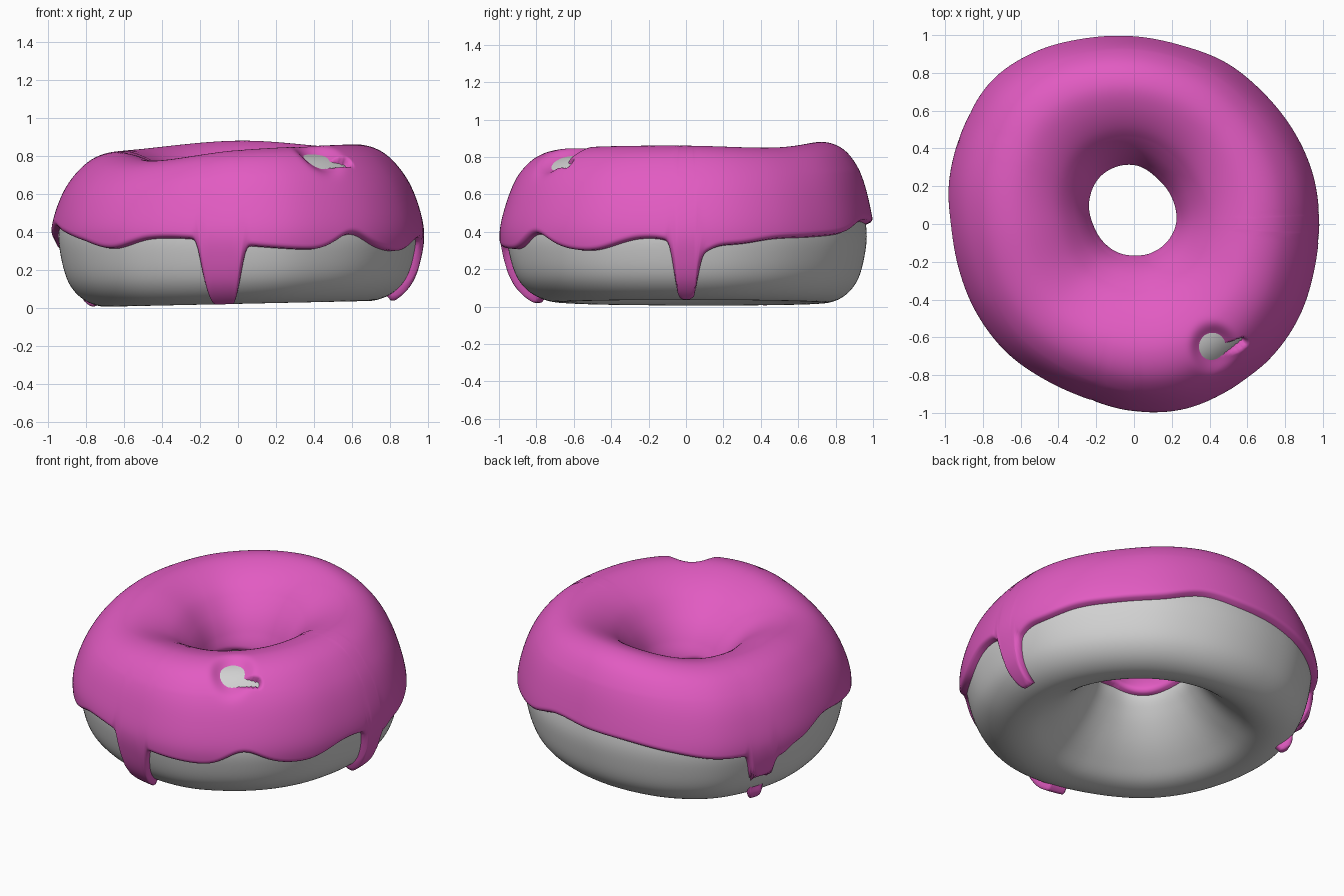
import bpy, math

if "Cube" in bpy.data.objects:
    bpy.data.objects.remove(bpy.data.objects["Cube"])

# Irregular outline, hole, crown height and icing hem, sampled evenly by angle
OUTER = [.98, .982, .978, .976, .985, .99, 1.003, 1.025, 1.055, 1.068, 1.038, 1.008,
         .978, .96, .957, .957, .949, .957, .99, 1.014, 1.012, 1.012, 1.003, .985]
HOLE = [.22, .235, .265, .312, .31, .265, .215, .187, .17, .16, .175, .197]
CROWN = [.86, .85, .88, .835, .815, .775, .83, .855]
HEM = [.35, .33, .36, .37, .39, .45, .44, .43, .40, .36, .35, .35,
       .42, .39, .35, .31, .36, .36, .33, .31, .30, .31, .30, .36]
# Cross-section of the dough: (fraction from hole to rim, height), hole first
SECTION = [(0, .42), (.04, .53), (.12, .64), (.24, .74), (.4, .805), (.56, .825),
           (.72, .785), (.86, .68), (.95, .55), (1, .40), (.98, .26), (.92, .13),
           (.81, .045), (.66, .005), (.5, .02), (.35, .09), (.2, .19), (.07, .31)]
# Drips and dips in the hem: (angle, half width, height reached, sharpness)
DRIPS = [(156, 6, .30, 3), (3, 6, .27, 2), (264.5, 7, .035, 6), (0, 4.3, .005, 4),
         (151, 4.6, .03, 4), (307, 8, .385, 2)]
# Places where dough shows through: (centre, radii)
BARE = [((.415, -.65, .79), (.1, .105, .2)),
        ((-.83, .46, .14), (.14, .14, .06))]
BARE += [((.46 + .02 * k, -.672 + .013 * k, .79), (.034 - .003 * k,) * 2 + (.2,))
         for k in range(6)]
THICK = .04


def loop_spline(values, t):
    """Catmull-Rom through a closed list of numbers."""
    n = len(values)
    i = math.floor(t)
    f = t - i
    a, b, c, d = (values[(i + k) % n] for k in (-1, 0, 1, 2))
    return b + .5 * f * (c - a + f * (2 * a - 5 * b + 4 * c - d + f * (3 * (b - c) + d - a)))


def around(values, ang):
    return loop_spline(values, ang / math.tau * len(values))


S = [p[0] for p in SECTION]
Z = [p[1] for p in SECTION]


def section(ang):
    """Return the dough profile u -> (r, z) at this angle."""
    ro = around(OUTER, ang) - THICK
    ri = around(HOLE, ang) + THICK
    top = around(CROWN, ang) - THICK
    shift = .3 * math.sin(ang) ** 2          # crown sits further out at front and back

    def point(u):
        s = loop_spline(S, u)
        h = loop_spline(Z, u)
        if h > .4:
            s += shift * s * (1 - s) * min((h - .4) / .3, 1)
            return ri + (ro - ri) * s, .4 + (h - .4) * (top - .4) / .425
        r = ri + (ro - ri) * s
        base = .018 + .022 * r * math.cos(ang)
        return r, base + h * (.4 - base) / .4
    return point


def hem(ang):
    e = around(HEM, ang)
    for a, w, tip, p in DRIPS:
        d = (math.degrees(ang) - a + 180) % 360 - 180
        e += (tip - e) * math.exp(-abs(d / w) ** p)
    return e


def make(name, verts, cols, rows, closed, colour):
    faces = []
    for i in range(cols):
        k = (i + 1) % cols
        for j in range(rows if closed else rows - 1):
            m = (j + 1) % rows
            faces.append((i * rows + j, i * rows + m, k * rows + m, k * rows + j)[::-1])
    me = bpy.data.meshes.new(name)
    me.from_pydata(verts, [], faces)
    me.polygons.foreach_set("use_smooth", [True] * len(faces))
    mat = bpy.data.materials.new(name + "_colour")
    mat.diffuse_color = (*colour, 1)
    mat.use_nodes = True
    mat.node_tree.nodes["Principled BSDF"].inputs["Base Color"].default_value = mat.diffuse_color
    me.materials.append(mat)
    ob = bpy.data.objects.new(name, me)
    bpy.context.collection.objects.link(ob)
    return ob


# Dough ring
cols, rows = 240, 108
verts = []
for i in range(cols):
    a = math.tau * i / cols
    prof = section(a)
    for j in range(rows):
        r, z = prof(len(S) * j / rows)
        verts.append((r * math.cos(a), r * math.sin(a), max(z, 0)))
make("dough", verts, cols, rows, True, (.64, .64, .64))

# Icing: the dough surface pushed outwards, ending in a rounded hem
cols, rows = 600, 140
verts = []
for i in range(cols):
    a = math.tau * i / cols
    prof = section(a)
    edge = hem(a)
    lo, hi = 6, 12.3
    for _ in range(24):
        mid = (lo + hi) / 2
        if prof(mid)[1] > edge:
            lo = mid
        else:
            hi = mid
    u0 = .02 + .12 * math.sin(3 * a)
    us = [u0 + (lo - u0) * j / (rows - 1) for j in range(rows)]
    pts = [prof(u) for u in us]
    run = [0]
    for p, q in zip(pts, pts[1:]):
        run.append(run[-1] + math.dist(p, q))
    slope = (hem(a + .005) - hem(a - .005)) / .01
    lean = math.sqrt(1 + slope * slope)
    for (r, z), u, s in zip(pts, us, run):
        p, q = prof(u - .02), prof(u + .02)
        tr, tz = q[0] - p[0], q[1] - p[1]
        n = math.hypot(tr, tz)
        gap = min(s, (run[-1] - s) / lean)
        f = min(gap / .03, 1)
        off = -.006 + (THICK + .006) * math.sqrt(1 - (1 - f) ** 2)
        x, y = r * math.cos(a), r * math.sin(a)
        cover = 0
        for c, rad in BARE:
            d = math.hypot((x - c[0]) / rad[0], (y - c[1]) / rad[1], (z - c[2]) / rad[2])
            cover = max(cover, math.exp(-d ** 4))
        off -= (THICK + .012) * cover
        r -= tz / n * off
        z += tr / n * off
        verts.append((r * math.cos(a), r * math.sin(a), max(z, 0)))
make("icing", verts, cols, rows, False, (.76, .105, .54))
